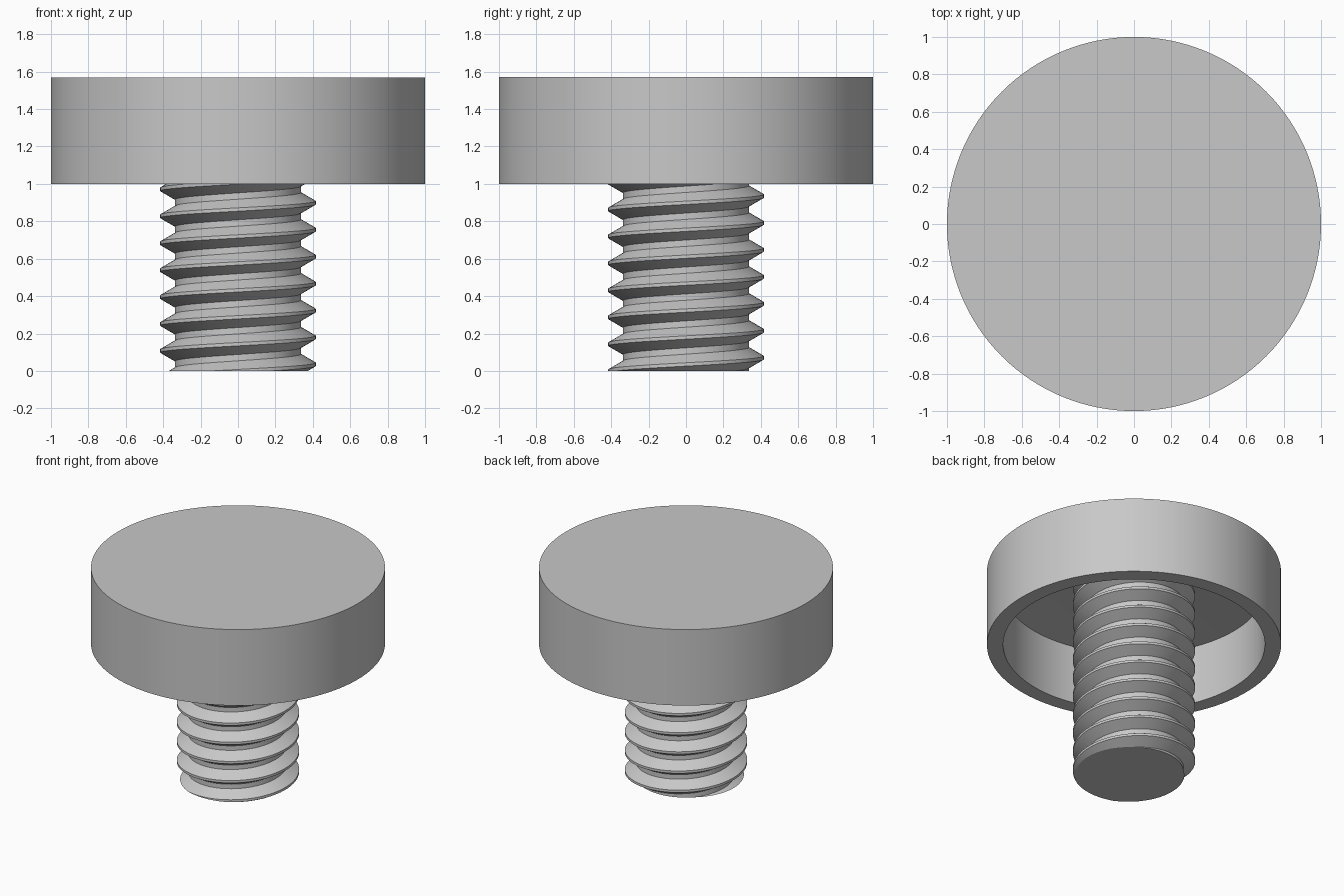
import bpy, bmesh
from math import pi, cos, sin, radians
from mathutils import Vector

cube = bpy.data.objects.get("Cube")
if cube:
    bpy.data.objects.remove(cube, do_unlink=True)

# One plain grey for the whole screw
grey = bpy.data.materials.new("plain_grey")
grey.use_nodes = True
color = (0.58, 0.58, 0.58, 1)
grey.diffuse_color = color
bsdf = next(n for n in grey.node_tree.nodes if n.type == "BSDF_PRINCIPLED")
bsdf.inputs["Base Color"].default_value = color


def finish(bm, name):
    """Turn a bmesh into a smooth-shaded object with sharp edges kept."""
    bmesh.ops.recalc_face_normals(bm, faces=bm.faces)
    mesh = bpy.data.meshes.new(name)
    bm.to_mesh(mesh)
    bm.free()
    mesh.materials.append(grey)
    obj = bpy.data.objects.new(name, mesh)
    bpy.context.collection.objects.link(obj)
    bpy.ops.object.select_all(action="DESELECT")
    obj.select_set(True)
    bpy.context.view_layer.objects.active = obj
    bpy.ops.object.shade_smooth_by_angle(angle=radians(30))
    return obj


# Hollow head: lathed cup, open below, with a slightly dished ceiling
HEAD_TOP, HEAD_BOTTOM = 1.57, 1.0
WALL_RADIUS = 0.89
profile = [(0, HEAD_TOP), (1, HEAD_TOP), (1, HEAD_BOTTOM),
           (WALL_RADIUS, HEAD_BOTTOM), (WALL_RADIUS, 1.44), (0, 1.5)]
bm = bmesh.new()
points = [bm.verts.new((r, 0, z)) for r, z in profile]
edges = [bm.edges.new(pair) for pair in zip(points, points[1:])]
bmesh.ops.spin(bm, geom=points + edges, axis=(0, 0, 1), cent=(0, 0, 0),
               angle=2 * pi, steps=128, use_merge=True)
bmesh.ops.remove_doubles(bm, verts=bm.verts, dist=1e-5)
finish(bm, "hollow_head")

# Threaded shaft: right-handed helical strip, one thread profile per pitch
PITCH, ROOT, CREST = 0.144, 0.337, 0.416
STEPS, TURNS = 64, 14
CREST_Z = 0.035                      # crest height on the +x side
flat, flank = PITCH / 8, PITCH * 0.32
tooth = [(CREST, -flat / 2), (CREST, flat / 2), (ROOT, flat / 2 + flank),
         (ROOT, PITCH - flat / 2 - flank), (CREST, PITCH - flat / 2)]
bm = bmesh.new()
previous = None
for i in range(STEPS * TURNS + 1):
    a = 2 * pi * i / STEPS
    lift = CREST_Z + PITCH * (i / STEPS - 3)
    row = [bm.verts.new((r * cos(a), r * sin(a), lift + z)) for r, z in tooth]
    if previous:
        for k in range(len(tooth) - 1):
            bm.faces.new((previous[k], row[k], row[k + 1], previous[k + 1]))
    previous = row
bmesh.ops.remove_doubles(bm, verts=bm.verts, dist=1e-5)

# Trim both ends flat and close them; the upper end is buried in the head
for z, direction in ((0, -1), (1.53, 1)):
    geom = bm.verts[:] + bm.edges[:] + bm.faces[:]
    bmesh.ops.bisect_plane(bm, geom=geom, dist=1e-6, plane_co=Vector((0, 0, z)),
                           plane_no=Vector((0, 0, direction)), clear_outer=True)
bmesh.ops.holes_fill(bm, edges=[e for e in bm.edges if e.is_boundary], sides=0)
finish(bm, "threaded_shaft")
